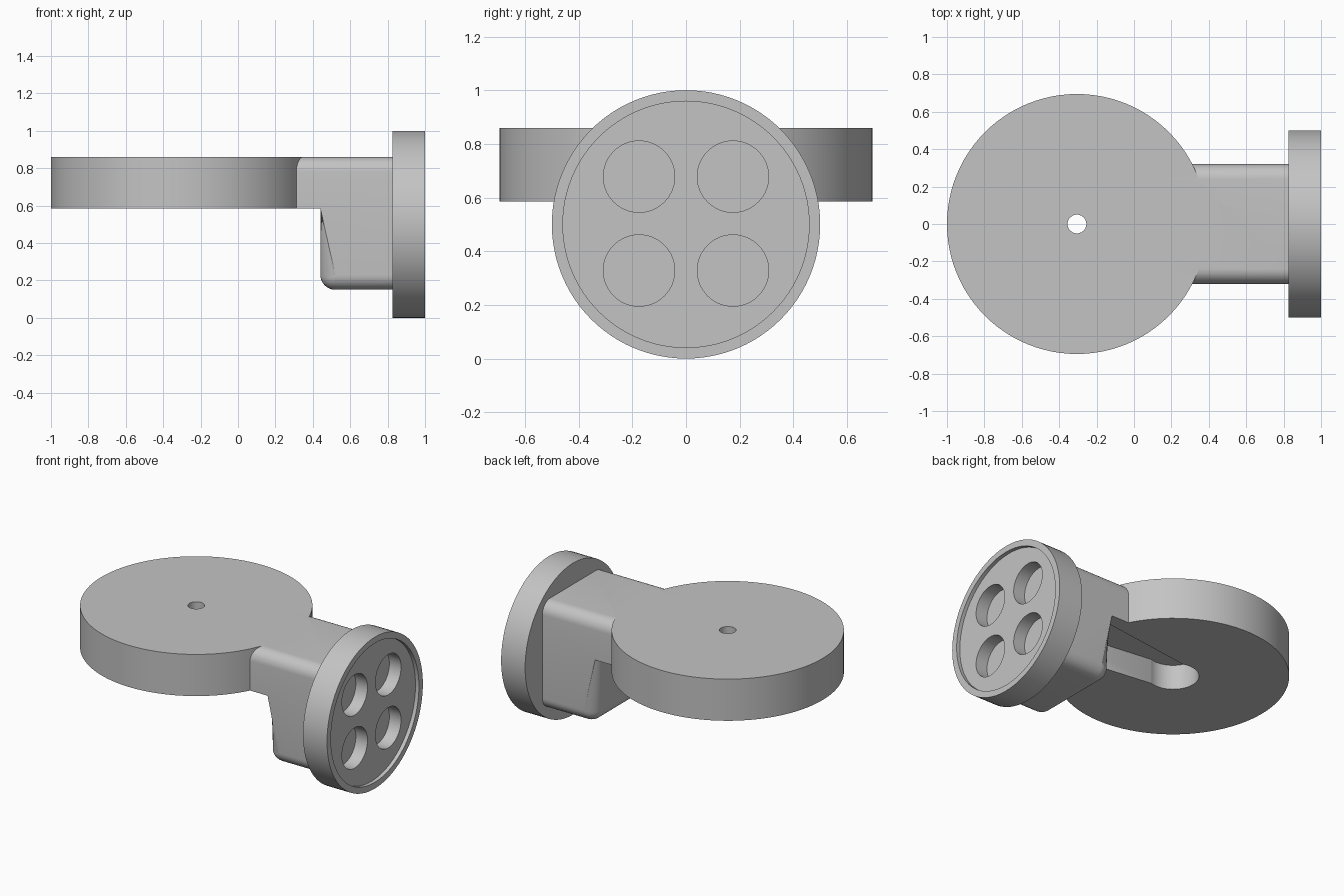
import bpy, bmesh
from math import radians
from mathutils import Matrix, Vector

cube = bpy.data.objects.get("Cube")
if cube:
    bpy.data.objects.remove(cube, do_unlink=True)

GREY = (0.55, 0.55, 0.55, 1)
mat = bpy.data.materials.new("light_grey")
mat.use_nodes = True
mat.diffuse_color = GREY
mat.node_tree.nodes["Principled BSDF"].inputs["Base Color"].default_value = GREY


def finish(bm, name):
    bmesh.ops.recalc_face_normals(bm, faces=bm.faces)
    mesh = bpy.data.meshes.new(name)
    bm.to_mesh(mesh)
    bm.free()
    mesh.materials.append(mat)
    ob = bpy.data.objects.new(name, mesh)
    bpy.context.collection.objects.link(ob)
    return ob


def cylinder(name, center, radius, length, along_x=False, sides=96):
    bm = bmesh.new()
    turn = Matrix.Rotation(radians(90), 4, 'Y') if along_x else Matrix()
    bmesh.ops.create_cone(bm, cap_ends=True, segments=sides, radius1=radius,
                          radius2=radius, depth=length,
                          matrix=Matrix.Translation(center) @ turn)
    return finish(bm, name)


def prism(points, offset):
    bm = bmesh.new()
    face = bm.faces.new([bm.verts.new(p) for p in points])
    new = bmesh.ops.extrude_face_region(bm, geom=[face])["geom"]
    verts = [v for v in new if isinstance(v, bmesh.types.BMVert)]
    bmesh.ops.translate(bm, verts=verts, vec=offset)
    return bm


def activate(ob):
    bpy.ops.object.select_all(action='DESELECT')
    ob.select_set(True)
    bpy.context.view_layer.objects.active = ob


def combine(target, tool, operation):
    activate(target)
    mod = target.modifiers.new(operation.lower(), 'BOOLEAN')
    mod.operation = operation
    mod.solver = 'EXACT'
    mod.object = tool
    bpy.ops.object.modifier_apply(modifier=mod.name)
    bpy.data.objects.remove(tool, do_unlink=True)


def smooth(ob):
    activate(ob)
    bpy.ops.object.shade_smooth_by_angle(angle=radians(30))


# Horizontal round plate
CX, BOTTOM, TOP = -0.305, 0.585, 0.86
body = cylinder("plate_and_bracket", (CX, 0, (BOTTOM + TOP) / 2), 0.695, TOP - BOTTOM)

# L-shaped bracket, rounded on its outer edges
HALF, FRONT, LOW = 0.32, 0.44, 0.15
outline = [(0.1, TOP), (0.84, TOP), (0.84, LOW), (FRONT, LOW), (FRONT, BOTTOM), (0.1, BOTTOM)]
bm = prism([(x, -HALF, z) for x, z in outline], (0, 2 * HALF, 0))


def rounded(edge):
    a, b = (v.co for v in edge.verts)
    mid, span = (a + b) / 2, b - a
    on_side = abs(mid.y) > HALF - 0.01
    long_edge = abs(span.x) > 0.1 and on_side and (mid.z > TOP - 0.01 or mid.z < LOW + 0.01)
    upright = abs(span.z) > 0.1 and on_side and abs(mid.x - FRONT) < 0.01
    heel = abs(span.y) > 0.1 and abs(mid.x - FRONT) < 0.01 and mid.z < LOW + 0.01
    return long_edge or upright or heel


bmesh.ops.bevel(bm, geom=[e for e in bm.edges if rounded(e)], offset=0.08,
                segments=8, profile=0.5, affect='EDGES')
combine(body, finish(bm, "bracket"), 'UNION')

# Blind bore and flared channel underneath, with a small through hole
CEILING = 0.75
CUT = CEILING - 0.5
combine(body, cylinder("bore_cutter", (CX, 0, CEILING - CUT / 2), 0.155, CUT, sides=64), 'DIFFERENCE')
channel = [(CX + 0.04, -0.147), (FRONT, -0.24), (FRONT, 0.24), (CX + 0.04, 0.147)]
bm = prism([(x, y, BOTTOM - 0.06) for x, y in channel], (0, 0, CEILING - BOTTOM + 0.06))
combine(body, finish(bm, "channel_cutter"), 'DIFFERENCE')
combine(body, cylinder("hole_cutter", (CX, 0, 0.75), 0.05, 0.5, sides=48), 'DIFFERENCE')
smooth(body)

# Upright round flange with a shallow recess and four pockets
flange = cylinder("flange", (0.9125, 0, 0.5), 0.5, 0.175, along_x=True)
combine(flange, cylinder("recess_cutter", (1.075, 0, 0.5), 0.459, 0.2, along_x=True), 'DIFFERENCE')
for side in (-1, 1):
    for level in (-1, 1):
        pocket = cylinder("pocket_cutter", (0.99, side * 0.175, 0.503 + level * 0.175),
                          0.133, 0.2, along_x=True, sides=64)
        combine(flange, pocket, 'DIFFERENCE')
smooth(flange)
